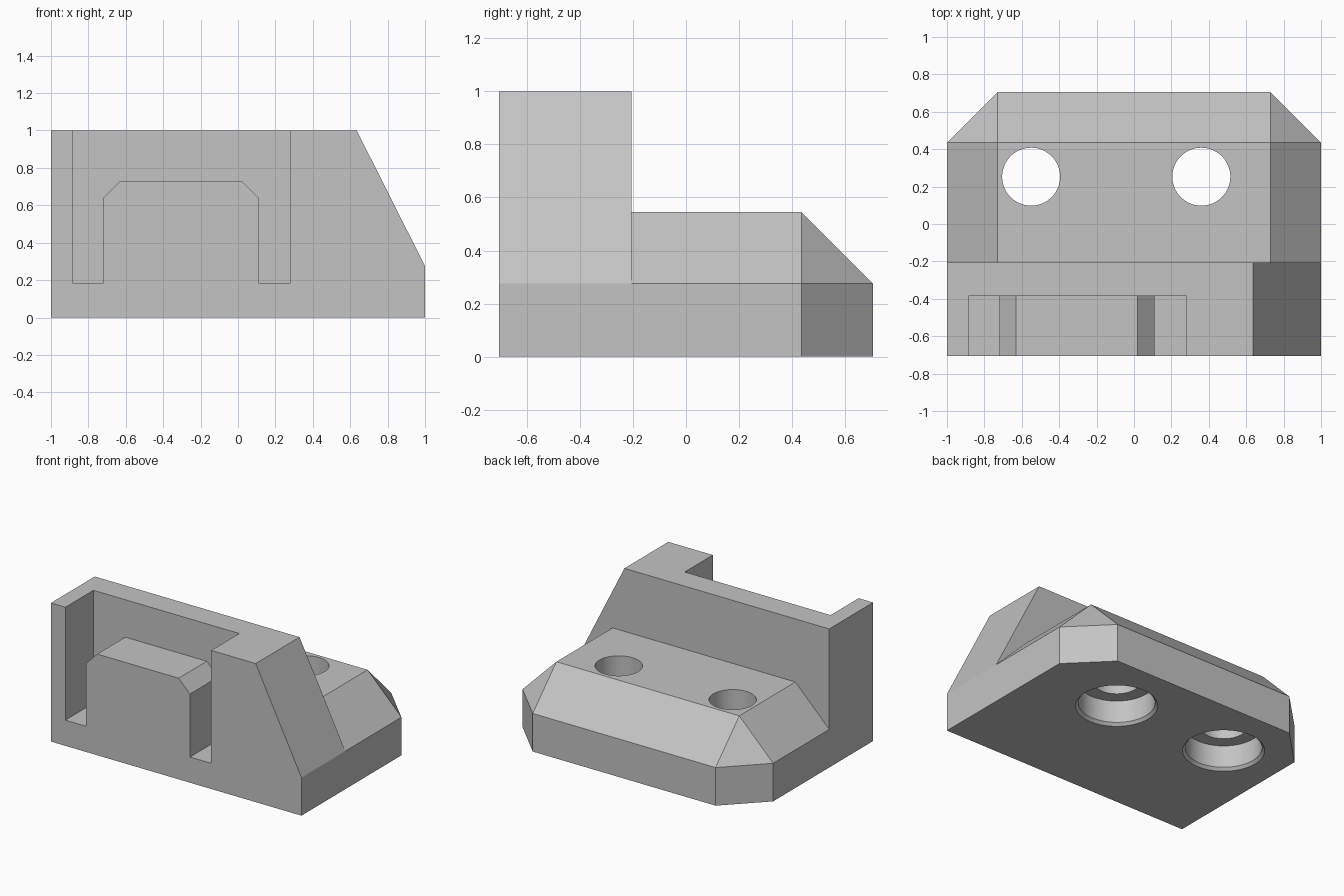
import bpy, bmesh, math

if "Cube" in bpy.data.objects:
    bpy.data.objects.remove(bpy.data.objects["Cube"], do_unlink=True)

GREY = (0.55, 0.55, 0.55, 1)
grey = bpy.data.materials.new("plain grey")
grey.use_nodes = True
grey.diffuse_color = GREY
grey.node_tree.nodes["Principled BSDF"].inputs["Base Color"].default_value = GREY


def finish(name, bm):
    bmesh.ops.recalc_face_normals(bm, faces=bm.faces)
    mesh = bpy.data.meshes.new(name)
    bm.to_mesh(mesh)
    bm.free()
    mesh.materials.append(grey)
    obj = bpy.data.objects.new(name, mesh)
    bpy.context.collection.objects.link(obj)
    return obj


def extrude_y(name, profile, y0, y1):
    """Extrude an x-z outline along y."""
    bm = bmesh.new()
    face = bm.faces.new([bm.verts.new((x, y0, z)) for x, z in profile])
    ext = bmesh.ops.extrude_face_region(bm, geom=[face])["geom"]
    verts = [v for v in ext if isinstance(v, bmesh.types.BMVert)]
    bmesh.ops.translate(bm, verts=verts, vec=(0, y1 - y0, 0))
    return finish(name, bm)


def lathe_z(name, profile, cx, cy, sides=64):
    """Stack rings of (radius, height) into a closed round solid."""
    bm = bmesh.new()
    rings = []
    for r, z in profile:
        rings.append([bm.verts.new((cx + r * math.cos(math.tau * i / sides),
                                    cy + r * math.sin(math.tau * i / sides), z))
                      for i in range(sides)])
    for a, b in zip(rings, rings[1:]):
        for i in range(sides):
            j = (i + 1) % sides
            bm.faces.new((a[i], a[j], b[j], b[i]))
    bm.faces.new(rings[0])
    bm.faces.new(rings[-1])
    return finish(name, bm)


def combine(target, tool, operation):
    mod = target.modifiers.new(tool.name, "BOOLEAN")
    mod.operation = operation
    mod.solver = "EXACT"
    mod.object = tool
    bpy.context.view_layer.objects.active = target
    bpy.ops.object.modifier_apply(modifier=mod.name)
    bpy.data.objects.remove(tool, do_unlink=True)


FRONT, WALL, BACK = -0.705, -0.205, 0.705   # depth limits
IN_X, IN_Y = 0.73, 0.435                    # where the bevels start
SHOULDER, DECK = 0.275, 0.545               # foot heights

# Upright block with one sloping side
block = extrude_y("bracket_body", [(-1, 0), (1, 0), (1, SHOULDER), (0.635, 1), (-1, 1)],
                  FRONT, WALL)

# Foot: clipped rear corners, bevelled upper edges
start = WALL - 0.1
outline = [(-1, start), (1, start), (1, IN_Y), (IN_X, BACK), (-IN_X, BACK), (-1, IN_Y)]
deck = [(-IN_X, start), (IN_X, start), (IN_X, IN_Y), (-IN_X, IN_Y)]
bm = bmesh.new()
for points, heights in ((outline, (0, SHOULDER)), (deck, (DECK,))):
    for z in heights:
        for x, y in points:
            bm.verts.new((x, y, z))
bmesh.ops.convex_hull(bm, input=bm.verts)
bmesh.ops.dissolve_limit(bm, angle_limit=0.01, verts=bm.verts, edges=bm.edges)
foot = finish("foot", bm)
combine(block, foot, "UNION")

# U-shaped pocket that leaves a chamfered tongue standing
pocket = extrude_y("pocket_cutter", [
    (-0.885, 0.185), (-0.72, 0.185), (-0.72, 0.64), (-0.63, 0.73),
    (0.02, 0.73), (0.11, 0.64), (0.11, 0.185), (0.28, 0.185),
    (0.28, 1.1), (-0.885, 1.1)], FRONT - 0.1, -0.385)
combine(block, pocket, "DIFFERENCE")

# Two screw holes, counterbored from below
for x in (-0.55, 0.36):
    hole = lathe_z("hole_cutter", [(0.268, -0.1), (0.268, 0), (0.25, 0.02), (0.25, 0.18),
                                   (0.155, 0.18), (0.155, 0.7)], x, 0.253)
    combine(block, hole, "DIFFERENCE")

# Smooth bores, crisp edges
bpy.ops.object.select_all(action="DESELECT")
block.select_set(True)
bpy.context.view_layer.objects.active = block
bpy.ops.object.shade_smooth_by_angle(angle=math.radians(20))
